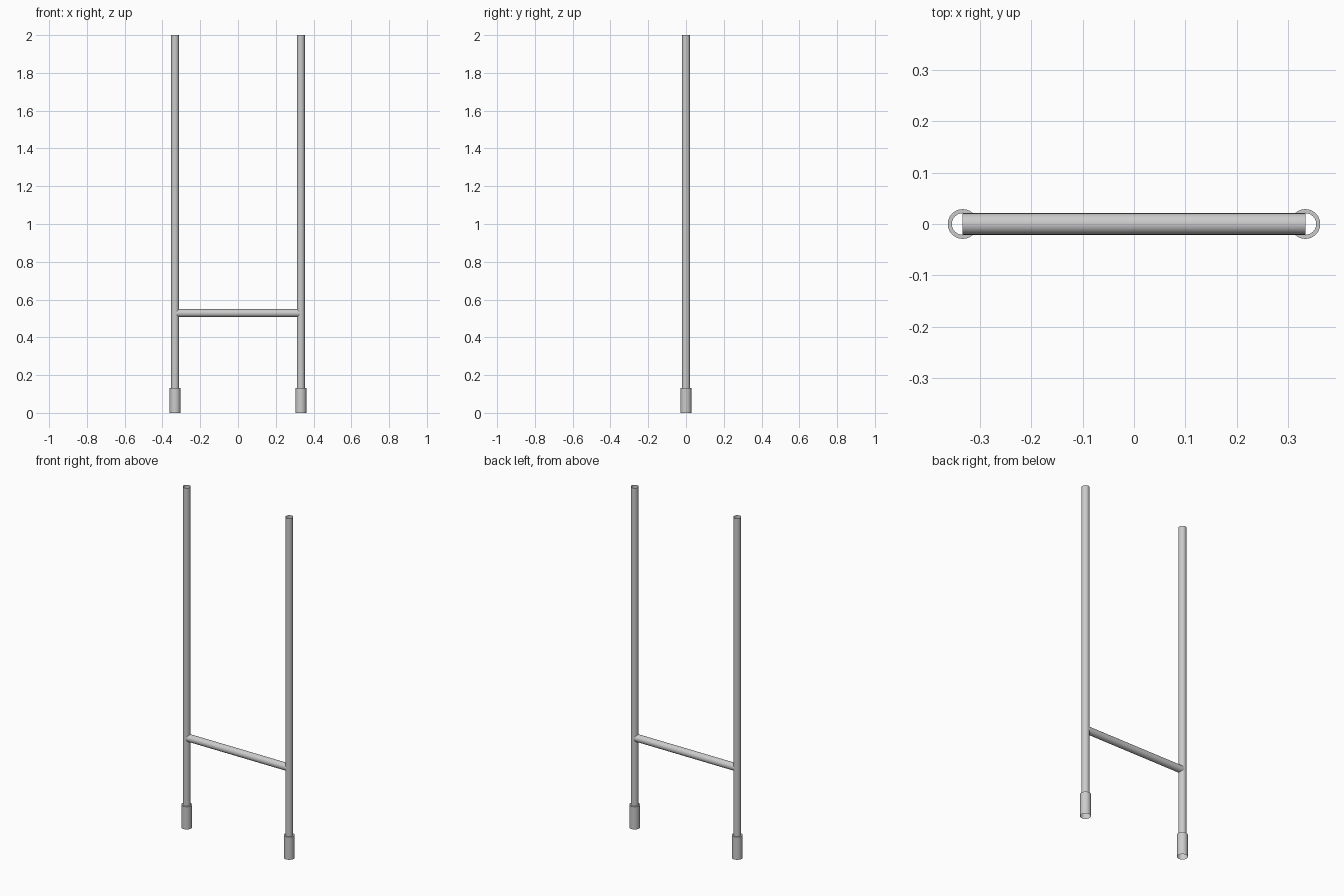
import bpy, bmesh, math
from mathutils import Matrix

if "Cube" in bpy.data.objects:
    bpy.data.objects.remove(bpy.data.objects["Cube"])

SIDES = 24
POST_X, POST_R, FOOT_R = 0.333, 0.021, 0.029
FOOT_H, HEIGHT, RUNG_Z = 0.133, 2.0, 0.528


def lathe(name, profile, matrix):
    """Open tube swept from (radius, height) points around local z."""
    bm = bmesh.new()
    rings = [[bm.verts.new((r * math.cos(2 * math.pi * i / SIDES),
                            r * math.sin(2 * math.pi * i / SIDES), z))
              for i in range(SIDES)] for r, z in profile]
    for a, b in zip(rings, rings[1:]):
        for i in range(SIDES):
            j = (i + 1) % SIDES
            bm.faces.new((a[i], a[j], b[j], b[i]))
    bm.transform(matrix)
    mesh = bpy.data.meshes.new(name)
    bm.to_mesh(mesh)
    bm.free()
    obj = bpy.data.objects.new(name, mesh)
    bpy.context.collection.objects.link(obj)
    bpy.ops.object.select_all(action='DESELECT')
    obj.select_set(True)
    bpy.context.view_layer.objects.active = obj
    bpy.ops.object.shade_smooth_by_angle(angle=math.radians(30))
    return obj


# Hollow upright posts, each stepping out into a wider foot sleeve
for side, x in (("left", -POST_X), ("right", POST_X)):
    lathe(side + "_post",
          [(FOOT_R, 0), (FOOT_R, FOOT_H), (POST_R, FOOT_H), (POST_R, HEIGHT)],
          Matrix.Translation((x, 0, 0)))

# Horizontal cross bar running between the post axes
lathe("cross_bar", [(POST_R, -POST_X), (POST_R, POST_X)],
      Matrix.Translation((0, 0, RUNG_Z)) @ Matrix.Rotation(math.pi / 2, 4, 'Y'))
